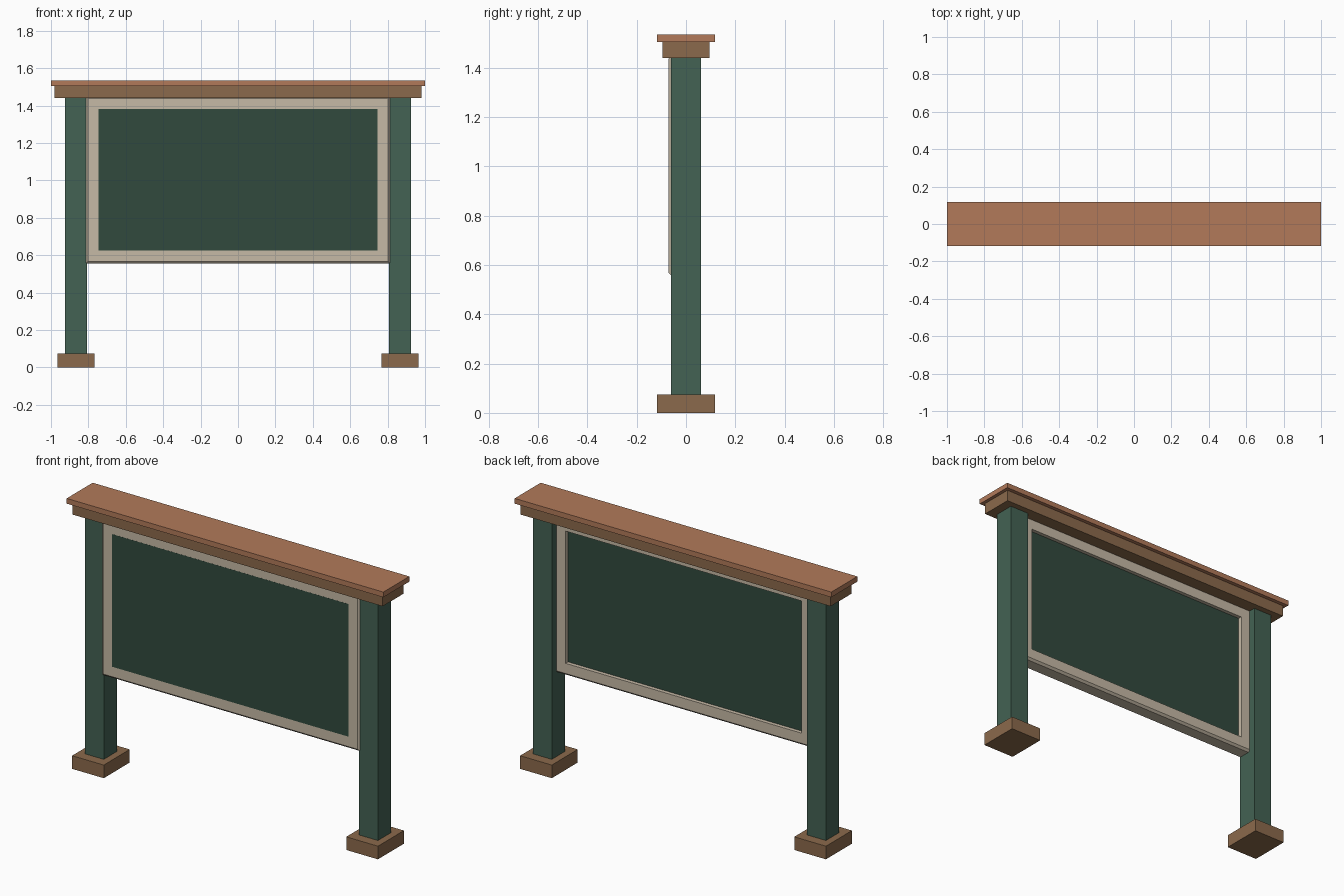
import bpy, bmesh

if "Cube" in bpy.data.objects:
    bpy.data.objects.remove(bpy.data.objects["Cube"])

def material(name, rgb):
    m = bpy.data.materials.new(name)
    m.diffuse_color = (*rgb, 1)
    m.use_nodes = True
    m.node_tree.nodes["Principled BSDF"].inputs["Base Color"].default_value = m.diffuse_color
    return m

GREEN = material("green_paint", (0.056, 0.122, 0.087))
BOARD = material("board_green", (0.031, 0.068, 0.048))
TERRA = material("terracotta", (0.445, 0.195, 0.102))
WOOD = material("brown_wood", (0.26, 0.144, 0.072))
CREAM = material("cream_trim", (0.565, 0.491, 0.381))

def finish(name, bm, mat):
    bmesh.ops.recalc_face_normals(bm, faces=bm.faces)
    me = bpy.data.meshes.new(name)
    bm.to_mesh(me)
    bm.free()
    me.materials.append(mat)
    ob = bpy.data.objects.new(name, me)
    bpy.context.collection.objects.link(ob)

def box(name, x, y, z, mat):
    """Box from (min, max) ranges."""
    bm = bmesh.new()
    bmesh.ops.create_cube(bm, size=1)
    for v in bm.verts:
        v.co = [r[0] if c < 0 else r[1] for c, r in zip(v.co, (x, y, z))]
    finish(name, bm, mat)

# Posts and their footings
for side, cx in (("left", -0.866), ("right", 0.866)):
    box(side + "_footing", (cx - 0.1, cx + 0.1), (-0.117, 0.117), (0, 0.075), WOOD)
    box(side + "_post", (cx - 0.06, cx + 0.06), (-0.06, 0.06), (0.075, 1.44), GREEN)

# Top beam and cap
box("top_beam", (-0.98, 0.98), (-0.095, 0.095), (1.44, 1.505), WOOD)
box("top_cap", (-1, 1), (-0.117, 0.117), (1.505, 1.535), TERRA)

# Frame: chamfered profile (inset, y) swept round a rectangle
profile = [(0.07, -0.07), (0.012, -0.07), (0, -0.058),
           (0, 0.01), (0.012, 0.022), (0.07, 0.022)]
bm = bmesh.new()
rings = []
for inset, y in profile:
    x, lo, hi = 0.815 - inset, 0.555 + inset, 1.45 - inset
    rings.append([bm.verts.new((a, y, b))
                  for a, b in ((-x, lo), (x, lo), (x, hi), (-x, hi))])
for i, ring in enumerate(rings):
    nxt = rings[(i + 1) % len(rings)]
    for j in range(4):
        k = (j + 1) % 4
        bm.faces.new((ring[j], ring[k], nxt[k], nxt[j]))
finish("board_frame", bm, CREAM)

# Board panel, flush at the front and recessed at the back
box("board_panel", (-0.746, 0.746), (-0.0705, 0.0), (0.624, 1.381), BOARD)
